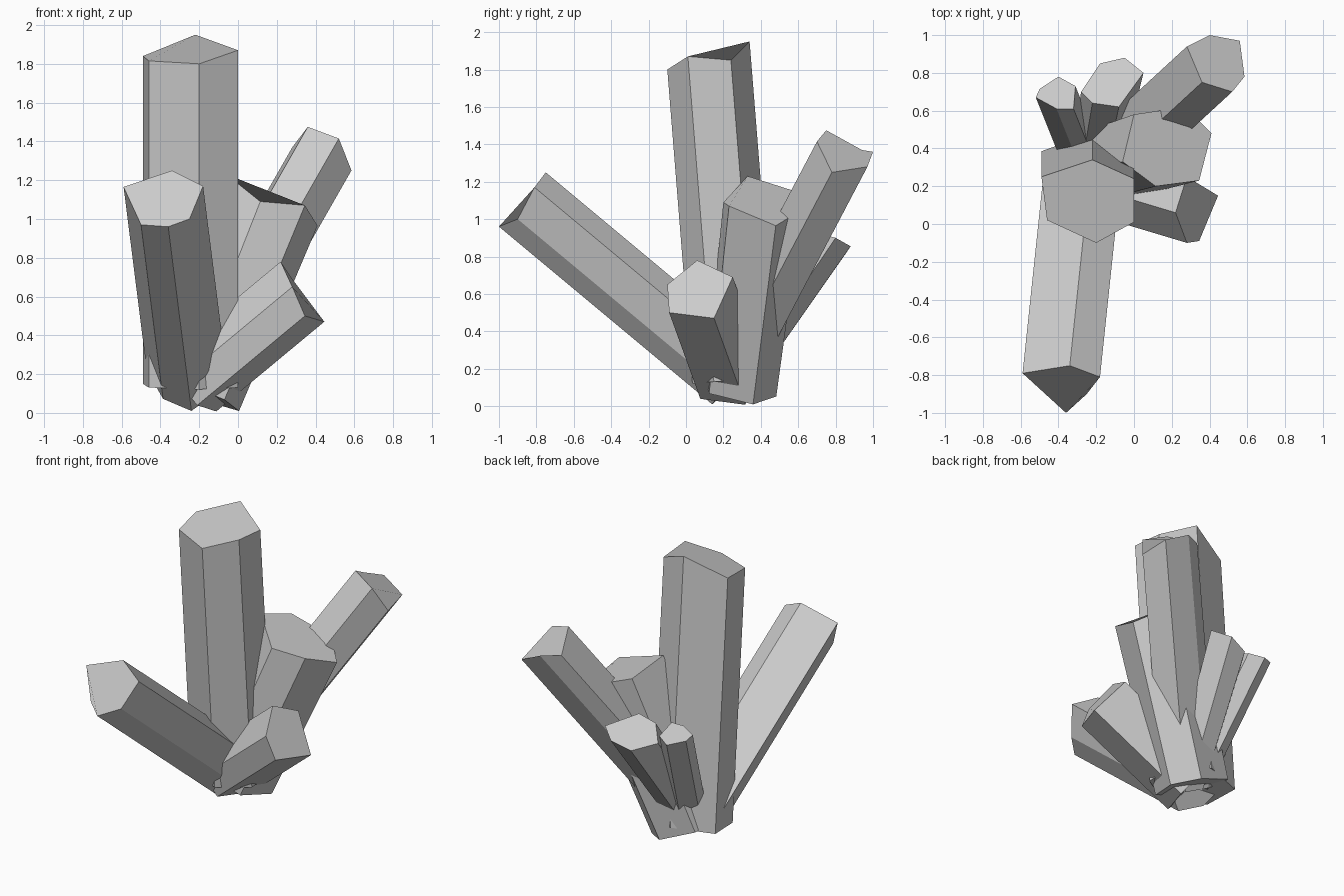
import bpy, bmesh
from mathutils import Vector

if "Cube" in bpy.data.objects:
    bpy.data.objects.remove(bpy.data.objects["Cube"])


def crystal(name, tip, axis, base, taper=1.0):
    """Prism: slanted tip ring swept back along axis to a square-cut base plane."""
    axis, base = Vector(axis).normalized(), Vector(base)
    tip = [Vector(p) for p in tip]
    foot = [p - axis * (p - base).dot(axis) for p in tip]
    mid = sum(foot, Vector()) / len(foot)
    foot = [mid + (p - mid) * taper for p in foot]
    bm = bmesh.new()
    top = [bm.verts.new(p) for p in tip]
    bot = [bm.verts.new(p) for p in foot]
    n = len(top)
    bm.faces.new(top)
    bm.faces.new(bot[::-1])
    for i in range(n):
        j = (i + 1) % n
        bm.faces.new((top[j], top[i], bot[i], bot[j]))
    bmesh.ops.recalc_face_normals(bm, faces=bm.faces)
    mesh = bpy.data.meshes.new(name)
    bm.to_mesh(mesh)
    bm.free()
    obj = bpy.data.objects.new(name, mesh)
    bpy.context.collection.objects.link(obj)
    return obj


# tall upright crystal
crystal("tall_crystal",
        [(-.2, -.1, 1.80), (0, .01, 1.87), (0, .24, 1.85),
         (-.22, .34, 1.95), (-.49, .25, 1.84), (-.46, .02, 1.815)],
        (0, -.08, 1), (-.23, .27, .14))

# long crystal leaning to the front
crystal("front_crystal",
        [(-.34, -.75, 1.25), (-.59, -.79, 1.165), (-.5, -.87, .97),
         (-.36, -1.0, .96), (-.25, -.9, 1.0), (-.18, -.81, 1.17)],
        (-.12, -1.14, .95), (-.24, .14, .01))

# long crystal leaning to the back right
crystal("back_right_crystal",
        [(.36, .75, 1.475), (.52, .70, 1.415), (.585, .78, 1.25),
         (.56, .97, 1.28), (.4, 1.0, 1.36), (.28, .94, 1.37)],
        (1, .92, 1.75), (-.24, .21, .14))

# stout crystal in the middle right
crystal("middle_crystal",
        [(.115, .2, 1.09), (.345, .23, 1.07), (.41, .48, .965),
         (.27, .62, 1.05), (0, .58, 1.15), (-.06, .33, 1.23)],
        (.4, .12, 1), (-.2, .29, .1), .92)

# low crystal leaning to the right
crystal("low_right_crystal",
        [(.22, .06, .78), (.28, -.1, .65), (.345, -.09, .5),
         (.445, .15, .47), (.28, .25, .69)],
        (1, -.3, .83), (-.21, .08, .04))

# two small crystals at the back
crystal("back_crystal",
        [(-.08, .62, .95), (.05, .8, .9), (-.05, .88, .855),
         (-.18, .85, .81), (-.28, .7, .83), (-.22, .64, .93)],
        (.13, .67, 1), (-.22, .25, .13), .85)
crystal("small_back_crystal",
        [(-.41, .61, .95), (-.32, .61, .95), (-.31, .73, .90),
         (-.4, .78, .88), (-.5, .715, .91), (-.52, .67, .94)],
        (-.16, .4, .77), (-.25, .28, .16))
